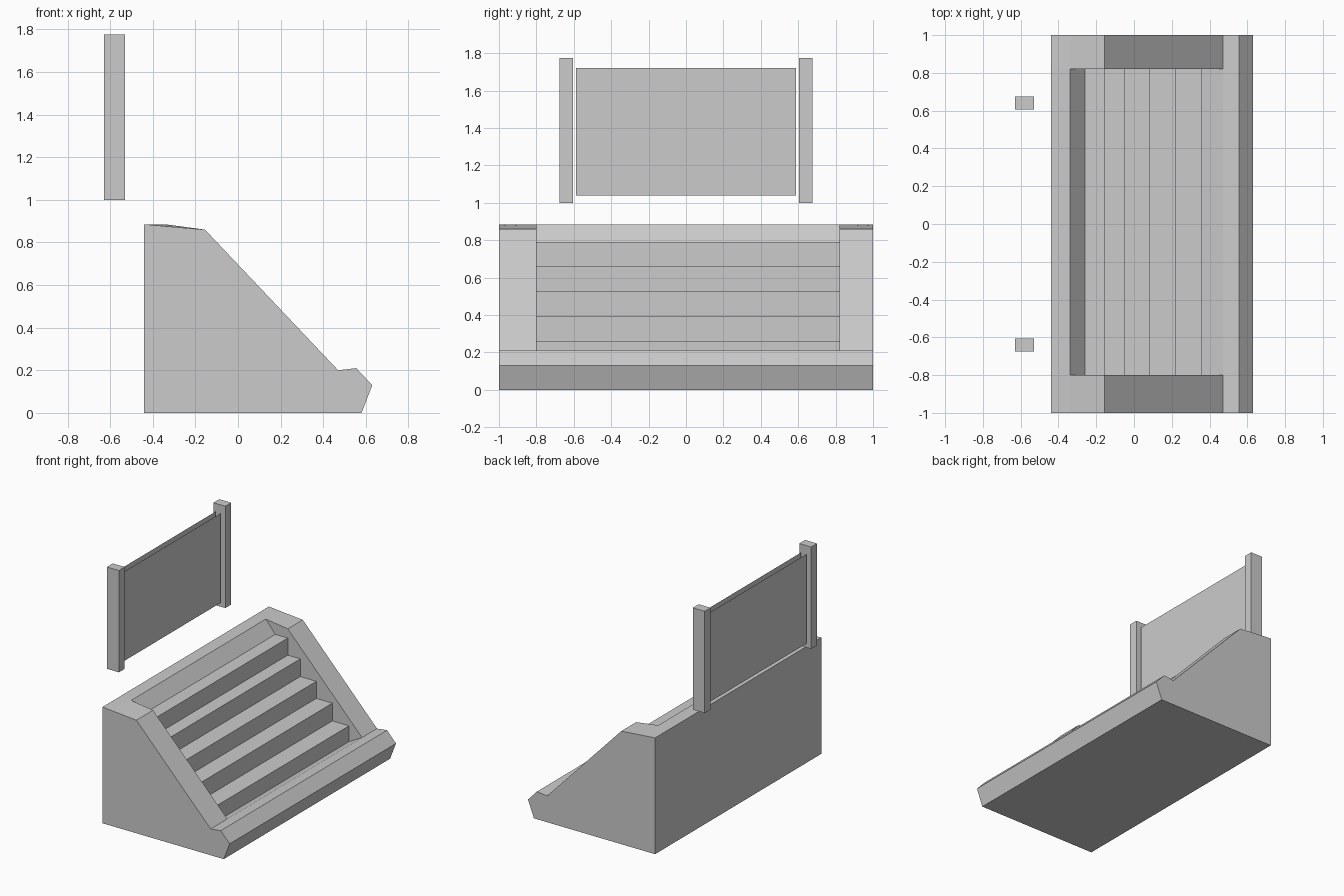
import bpy, bmesh

if "Cube" in bpy.data.objects:
    bpy.data.objects.remove(bpy.data.objects["Cube"])

Y_IN = (-0.80, 0.82)   # inner faces of the two side walls

# Side profile pieces as (x, z)
base = [(0.47, 0.20), (0.555, 0.21), (0.63, 0.13), (0.58, 0), (-0.44, 0), (-0.44, 0.885)]
rim_in, rim_out = (-0.34, 0.885), (-0.34, 0.876)
shoulder = (-0.155, 0.86)

# Stair profile from the sloped back down to the lip
stairs = [(-0.26, 0.79)]
risers = [-0.155, -0.05, 0.085, 0.22, 0.36]
levels = [0.79, 0.66, 0.525, 0.395, 0.26, 0.14]
for i, x in enumerate(risers):
    stairs += [(x, levels[i]), (x, levels[i + 1])]

wall_out = base + [rim_out, shoulder]
wall_in = base + [rim_in, shoulder]
centre = base + [rim_in] + stairs


def finish(bm, name):
    bmesh.ops.remove_doubles(bm, verts=bm.verts, dist=1e-5)
    bmesh.ops.recalc_face_normals(bm, faces=bm.faces)
    me = bpy.data.meshes.new(name)
    bm.to_mesh(me)
    bm.free()
    ob = bpy.data.objects.new(name, me)
    bpy.context.collection.objects.link(ob)
    return ob


def ring(bm, profile, y):
    return [bm.verts.new((x, y, z)) for x, z in profile]


def bridge(bm, a, b):
    for i in range(len(a)):
        j = (i + 1) % len(a)
        bm.faces.new((a[i], a[j], b[j], b[i]))


# Staircase block with side walls and front lip
bm = bmesh.new()
bridge(bm, ring(bm, centre, Y_IN[0]), ring(bm, centre, Y_IN[1]))
for y_in, y_out in zip(Y_IN, (-1, 1)):
    outer = ring(bm, wall_out, y_out)
    bridge(bm, outer, ring(bm, wall_in, y_in))
    bm.faces.new(outer)
    # exposed inner wall above the steps
    bm.faces.new(ring(bm, [rim_in] + stairs + [base[0], shoulder], y_in))
finish(bm, "staircase")


# Upright posts
def box(name, lo, hi):
    bm = bmesh.new()
    bmesh.ops.create_cube(bm, size=1)
    for v in bm.verts:
        v.co = [(l + h) / 2 + c * (h - l) for l, h, c in zip(lo, hi, v.co)]
    return finish(bm, name)


box("left_post", (-0.63, -0.675, 1.0), (-0.53, -0.605, 1.775))
box("right_post", (-0.63, 0.605, 1.0), (-0.53, 0.675, 1.775))

# Thin front and back sheets between the posts
for name, x, s in (("front_sheet", -0.557, 1), ("back_sheet", -0.603, -1)):
    me = bpy.data.meshes.new(name)
    pts = [(x, -0.588, 1.04), (x, 0.588, 1.04), (x, 0.588, 1.72), (x, -0.588, 1.72)]
    me.from_pydata(pts[::s], [], [(0, 1, 2, 3)])
    bpy.context.collection.objects.link(bpy.data.objects.new(name, me))
